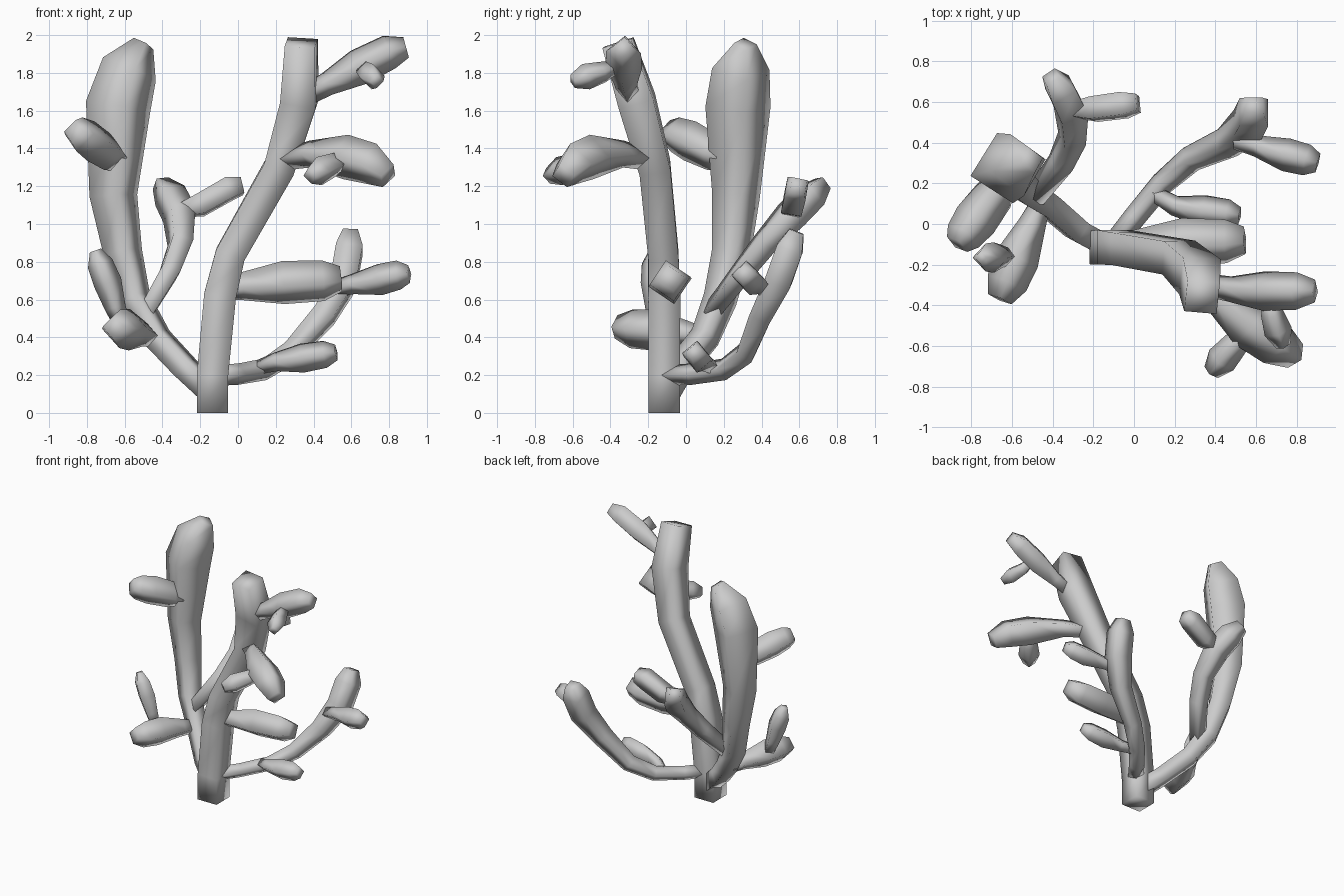
import bpy, bmesh, math
from mathutils import Vector


def branch(name, pts, scale=1.25, roll=0):
    """Four-sided tube through (x, y, z, half_width) points, smooth shaded."""
    pos = [Vector(p[:3]) for p in pts]
    n = len(pos)
    bm = bmesh.new()
    rings, side = [], None
    for i in range(n):
        a = (pos[i] - pos[i - 1]).normalized() if i else Vector()
        b = (pos[i + 1] - pos[i]).normalized() if i < n - 1 else Vector()
        d = (a + b).normalized()
        if side is None:
            side = Vector((0, 0, 1)) if abs(d.z) < 0.75 else Vector((1, 0, 0))
        side = (side - d * side.dot(d)).normalized()
        other = d.cross(side)
        r = pts[i][3] * scale
        ring = []
        for k in range(4):
            t = math.radians(roll + 90 * k)
            ring.append(bm.verts.new(pos[i] + r * (math.cos(t) * side + math.sin(t) * other)))
        rings.append(ring)
    for r0, r1 in zip(rings, rings[1:]):
        for k in range(4):
            bm.faces.new((r0[k], r0[(k + 1) % 4], r1[(k + 1) % 4], r1[k]))
    bm.faces.new(rings[0][::-1])
    bm.faces.new(rings[-1])
    bmesh.ops.recalc_face_normals(bm, faces=bm.faces)
    for f in bm.faces:
        f.smooth = len(f.verts) == 4
    me = bpy.data.meshes.new(name)
    bm.to_mesh(me)
    bm.free()
    ob = bpy.data.objects.new(name, me)
    bpy.context.collection.objects.link(ob)
    return ob


# Trunk
branch("trunk", [(-.135, -.115, 0, .083), (-.135, -.115, .2, .083), (-.095, -.115, .62, .085),
                 (-.04, -.12, .84, .08), (.22, -.165, 1.3, .083), (.325, -.26, 1.65, .095),
                 (.335, -.36, 1.96, .08)], 1.414, 45)

# Tall left limb and its side shoots
branch("left_limb", [(-.15, -.1, .12, .055), (-.28, -.03, .24, .055), (-.43, .1, .4, .057),
                     (-.55, .18, .6, .065), (-.61, .24, .85, .075), (-.66, .265, 1.15, .092),
                     (-.635, .275, 1.62, .125), (-.575, .29, 1.82, .11), (-.5, .315, 1.955, .043)],
       1.414, 45)
branch("left_limb_shoot", [(-.65, .2, 1.35, .06), (-.69, .14, 1.38, .08), (-.78, .02, 1.44, .088),
                           (-.84, -.06, 1.475, .075), (-.87, -.1, 1.49, .05)])
branch("back_limb", [(-.49, .13, .53, .045), (-.36, .3, .75, .055), (-.305, .42, .9, .062),
                     (-.31, .56, 1.05, .078), (-.36, .66, 1.15, .075), (-.41, .725, 1.215, .042)])
branch("back_limb_shoot", [(-.31, .56, 1.07, .035), (-.2, .565, 1.1, .06), (-.05, .585, 1.185, .062),
                           (.02, .595, 1.2, .045)], 1.3, 35)
branch("low_left_limb", [(-.46, .1, .4, .04), (-.5, 0, .42, .055), (-.575, -.17, .44, .088),
                         (-.625, -.29, .445, .082), (-.66, -.37, .455, .05)])
branch("low_left_shoot", [(-.62, -.16, .48, .035), (-.65, -.16, .56, .045), (-.69, -.165, .69, .06),
                          (-.73, -.165, .79, .055), (-.755, -.165, .86, .025)])

# Curved right limb and its shoots
branch("right_limb", [(-.1, -.1, .2, .045), (.0, .03, .205, .045), (.14, .2, .23, .047),
                      (.28, .32, .32, .053), (.46, .4, .52, .065), (.56, .49, .7, .08),
                      (.59, .55, .87, .08), (.595, .585, .96, .045)])
branch("right_limb_upper_shoot", [(.5, .41, .65, .035), (.6, .385, .68, .042), (.75, .34, .705, .066),
                                  (.85, .315, .73, .062), (.905, .3, .735, .038)])
branch("right_limb_lower_shoot", [(.1, .15, .24, .03), (.2, .09, .27, .04), (.34, .065, .29, .062),
                                  (.46, .05, .31, .058), (.52, .04, .32, .034)])

# Shoots from the trunk, with their twigs
branch("middle_shoot", [(-.05, -.11, .66, .05), (.02, -.1, .67, .06), (.24, -.085, .69, .093),
                        (.45, -.085, .7, .088), (.545, -.08, .71, .055)], 1.25, 10)
branch("front_shoot", [(.24, -.2, 1.34, .045), (.38, -.33, 1.37, .057), (.57, -.5, 1.355, .095),
                       (.7, -.59, 1.32, .09), (.795, -.65, 1.255, .055)])
branch("front_shoot_twig", [(.56, -.52, 1.34, .035), (.5, -.59, 1.31, .052), (.43, -.67, 1.28, .062),
                            (.38, -.73, 1.255, .035)])
branch("top_shoot", [(.36, -.3, 1.68, .045), (.47, -.32, 1.74, .05), (.64, -.33, 1.83, .078),
                     (.8, -.33, 1.91, .074), (.89, -.33, 1.935, .045)])
branch("top_shoot_twig", [(.67, -.38, 1.83, .03), (.68, -.44, 1.805, .045), (.71, -.53, 1.78, .056),
                          (.735, -.6, 1.755, .03)])
